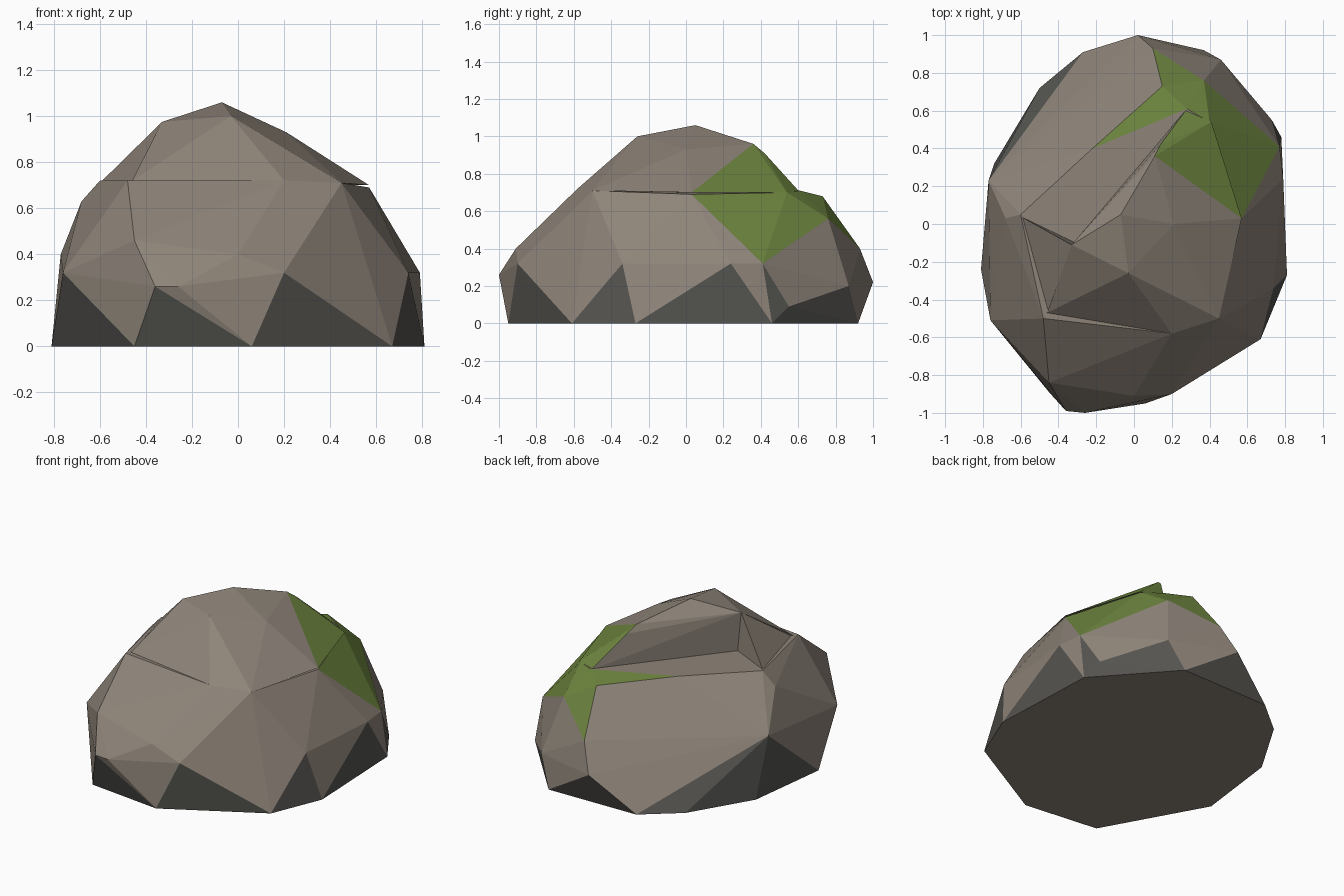
import bpy, bmesh
from mathutils import Vector

if "Cube" in bpy.data.objects:
    bpy.data.objects.remove(bpy.data.objects["Cube"])


def material(name, rgb):
    m = bpy.data.materials.new(name)
    m.diffuse_color = (*rgb, 1)
    m.use_nodes = True
    m.node_tree.nodes["Principled BSDF"].inputs["Base Color"].default_value = m.diffuse_color
    return m


STONE = material("warm stone", (0.27, 0.23, 0.19))
DARK = material("dark grey stone", (0.09, 0.088, 0.08))
MOSS = material("moss green", (0.155, 0.235, 0.05))


def faceted_stone(name, points, is_moss):
    """Flat-faced convex stone, coloured by face position."""
    bm = bmesh.new()
    for p in points:
        bm.verts.new(p)
    res = bmesh.ops.convex_hull(bm, input=bm.verts[:])
    loose = [v for v in bm.verts if not v.link_faces]
    bmesh.ops.delete(bm, geom=loose, context='VERTS')
    bmesh.ops.recalc_face_normals(bm, faces=bm.faces[:])
    for f in bm.faces:
        c = f.calc_center_median()
        if c.z < 0.14 and f.normal.z > -0.9:
            f.material_index = 1
        elif is_moss(c, f.normal):
            f.material_index = 2
    me = bpy.data.meshes.new(name)
    bm.to_mesh(me)
    bm.free()
    for m in (STONE, DARK, MOSS):
        me.materials.append(m)
    ob = bpy.data.objects.new(name, me)
    bpy.context.collection.objects.link(ob)
    return ob


# Lower body: ground outline, waist ring, shoulder ring and ledge
ground = [(x, y, 0) for x, y in (
    (-.81, -.24), (-.45, -.89), (.06, -.95), (.67, -.61), (.81, -.27),
    (.78, .46), (.37, .92), (-.27, .91), (-.5, .72), (-.74, .32))]
waist = [(-.76, -.51, .32), (-.36, -.99, .26), (-.26, -1, .26), (.2, -.9, .32),
         (.74, -.34, .32), (.79, .24, .32), (.77, .41, .32), (.73, .55, .09),
         (.46, .87, .2), (.02, 1, .22)]
shoulder = [(-.77, .23, .4), (-.45, -.84, .46), (.07, -.8, .46), (0, -.91, .4),
            (.27, -.73, .46), (.66, .46, .4), (.1, .93, .4), (-.68, .03, .63)]
ledge = [(-.6, .05, .72), (-.22, .4, .715), (.15, .73, .68), (.28, .61, .71),
         (.4, .54, .70), (.37, .76, .56), (.57, .03, .69), (.45, -.5, .71),
         (.2, -.58, .72), (-.48, -.5, .72)]
faceted_stone("lower_rock", ground + waist + shoulder + ledge,
              lambda c, n: c.z > .5 and c.y > .3 and c.x > -.06)

# Upper crest with a steep wall along its back left side
crest = [(-.07, .05, 1.06), (-.03, -.26, 1.0), (-.33, -.11, .975),
         (.11, .36, .96), (.14, .42, .91), (.28, .61, .70), (.41, .54, .70),
         (.57, .03, .70), (.45, -.5, .71), (.2, -.58, .72), (.21, 0, .93),
         (-.46, -.47, .72), (-.32, -.11, .70)]
faceted_stone("upper_crest", crest,
              lambda c, n: c.z > .7 and c.x > .2 and c.y > .3
              and n.dot(Vector((-.76, .65, 0))) < .8)

# Left buttress closing the end of the ledge
faceted_stone("left_buttress",
              [(-.33, -.11, .975), (-.32, -.11, .70), (-.6, .04, .71),
               (-.46, -.47, .71), (-.03, -.26, .99), (-.1, -.2, .71)],
              lambda c, n: False)
